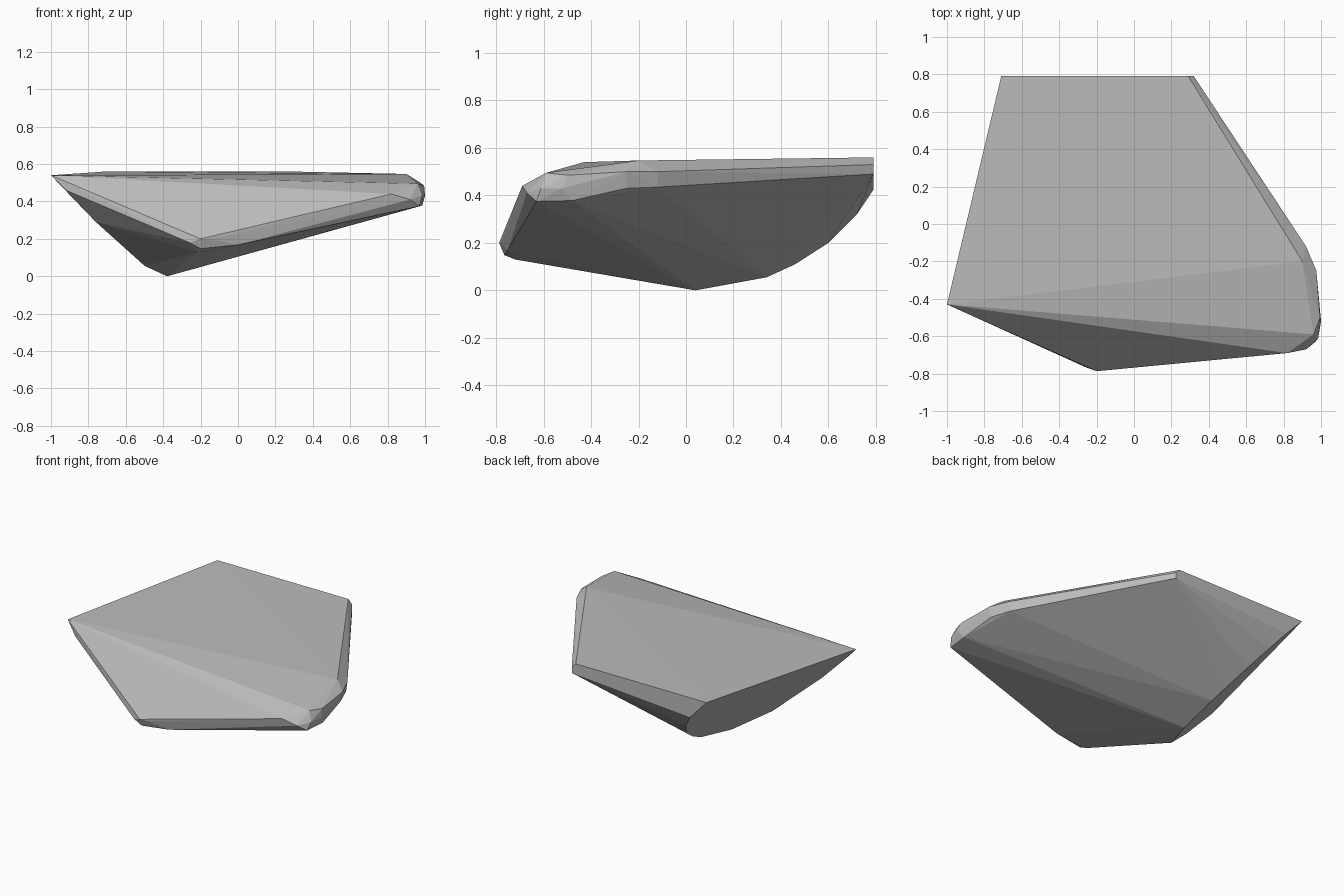
import bpy
import bmesh

cube = bpy.data.objects.get("Cube")
if cube:
    bpy.data.objects.remove(cube, do_unlink=True)

# Single grey stone colour
grey = bpy.data.materials.new("stone_grey")
grey.use_nodes = True
colour = (0.5, 0.5, 0.5, 1)
grey.diffuse_color = colour
grey.node_tree.nodes["Principled BSDF"].inputs["Base Color"].default_value = colour


def on_cut(y, z):
    """Point on the slanted flat cut along the right side."""
    return ((-0.26 + 0.169 * y - 0.62 * z) / 0.668, y, z)


# Curved lower edge of the slanted cut
keel = [on_cut(y, z) for y, z in (
    (0.79, 0.425), (0.72, 0.32), (0.6, 0.2), (0.46, 0.11),
    (0.34, 0.055), (0.04, 0), (-0.23, 0.055))]
keel += [(-0.76, -0.40, 0.29), (-0.83, -0.40, 0.365), (-0.92, -0.465, 0.46)]

# Corners of the broad top
top = [(-0.71, 0.79, 0.56), (0.29, 0.79, 0.56), (-1, -0.43, 0.54),
       (0.9, -0.2, 0.547), (0.96, -0.59, 0.495), (0.82, -0.69, 0.44)]

# Rounded rim: upper, middle and lower edges
rim = [(0.32, 0.79, 0.53), (0.32, 0.79, 0.49),
       (0.92, -0.12, 0.5), (0.91, -0.12, 0.435),
       (0.975, -0.25, 0.5), (0.96, -0.25, 0.43),
       (0.995, -0.5, 0.485), (1, -0.52, 0.43), (0.985, -0.48, 0.378),
       (0.985, -0.61, 0.43), (0.97, -0.63, 0.375), (0.92, -0.67, 0.41)]

# Blunt front nose
nose = [(-0.2, -0.787, 0.2), (-0.14, -0.78, 0.2), (-0.26, -0.765, 0.18),
        (-0.2, -0.765, 0.148), (0, -0.752, 0.168), (-0.22, -0.72, 0.13)]

bm = bmesh.new()
for p in keel + top + rim + nose:
    bm.verts.new(p)
hull = bmesh.ops.convex_hull(bm, input=bm.verts)
loose = [v for v in bm.verts if not v.link_faces]
bmesh.ops.delete(bm, geom=loose, context='VERTS')
bmesh.ops.recalc_face_normals(bm, faces=bm.faces)

mesh = bpy.data.meshes.new("stone_slab")
bm.to_mesh(mesh)
bm.free()
mesh.materials.append(grey)
slab = bpy.data.objects.new("stone_slab", mesh)
bpy.context.collection.objects.link(slab)
